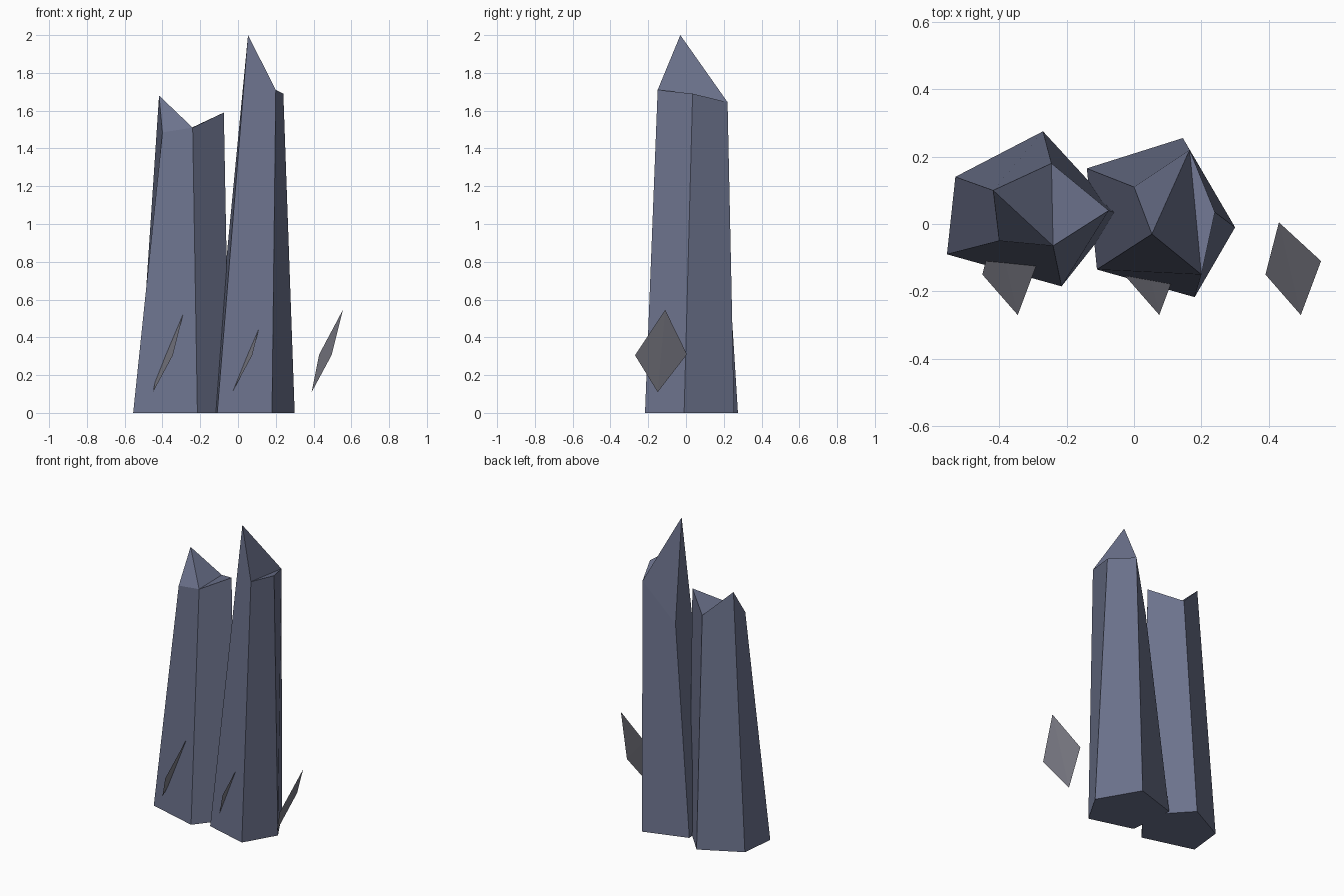
import bpy

if "Cube" in bpy.data.objects:
    bpy.data.objects.remove(bpy.data.objects["Cube"])


def material(name, rgb):
    m = bpy.data.materials.new(name)
    m.diffuse_color = (*rgb, 1)
    m.use_nodes = True
    m.node_tree.nodes["Principled BSDF"].inputs["Base Color"].default_value = m.diffuse_color
    return m


slate = material("slate blue", (0.15, 0.17, 0.265))
grey = material("shard grey", (0.215, 0.215, 0.255))


def build(name, verts, faces, mat):
    me = bpy.data.meshes.new(name)
    me.from_pydata(verts, [], faces)
    me.materials.append(mat)
    me.update()
    ob = bpy.data.objects.new(name, me)
    bpy.context.collection.objects.link(ob)
    return ob


def crystal(name, base, top, cap):
    """Tapered five-sided column; rings run anticlockwise from above."""
    verts = [(x, y, 0) for x, y in base] + top
    sides = [(i, (i + 1) % 5, (i + 1) % 5 + 5, i + 5) for i in range(5)]
    build(name, verts, [(4, 3, 2, 1, 0)] + sides + cap, slate)


# Tall crystal: front-left corner rises to the point
crystal("tall_crystal",
        [(-0.11, -0.135), (0.18, -0.217), (0.30, -0.01), (0.145, 0.255), (-0.14, 0.165)],
        [(0.053, -0.03, 2.0), (0.20, -0.15, 1.71), (0.24, 0.035, 1.69),
         (0.165, 0.22, 1.645), (0.0, 0.11, 1.36)],
        [(5, 6, 8), (6, 7, 8), (5, 8, 9)])

# Short crystal: notched top with two raised corners
crystal("short_crystal",
        [(-0.555, -0.09), (-0.215, -0.185), (-0.045, 0.03), (-0.27, 0.275), (-0.53, 0.14)],
        [(-0.40, -0.05, 1.485), (-0.24, -0.065, 1.51), (-0.075, 0.04, 1.59),
         (-0.245, 0.18, 1.51), (-0.418, 0.10, 1.68)],
        [(6, 7, 8), (6, 8, 9), (5, 6, 9)])

# Three thin slanted shards, evenly spaced along x
shard = [(0.39, -0.15, 0.11), (0.495, -0.27, 0.305), (0.555, -0.11, 0.545), (0.43, 0.005, 0.31)]
for n, dx in enumerate((0, -0.42, -0.84)):
    build(f"shard_{n + 1}", [(x + dx, y, z) for x, y, z in shard],
          [(0, 2, 3), (0, 1, 2), (1, 3, 2), (0, 3, 1)], grey)
